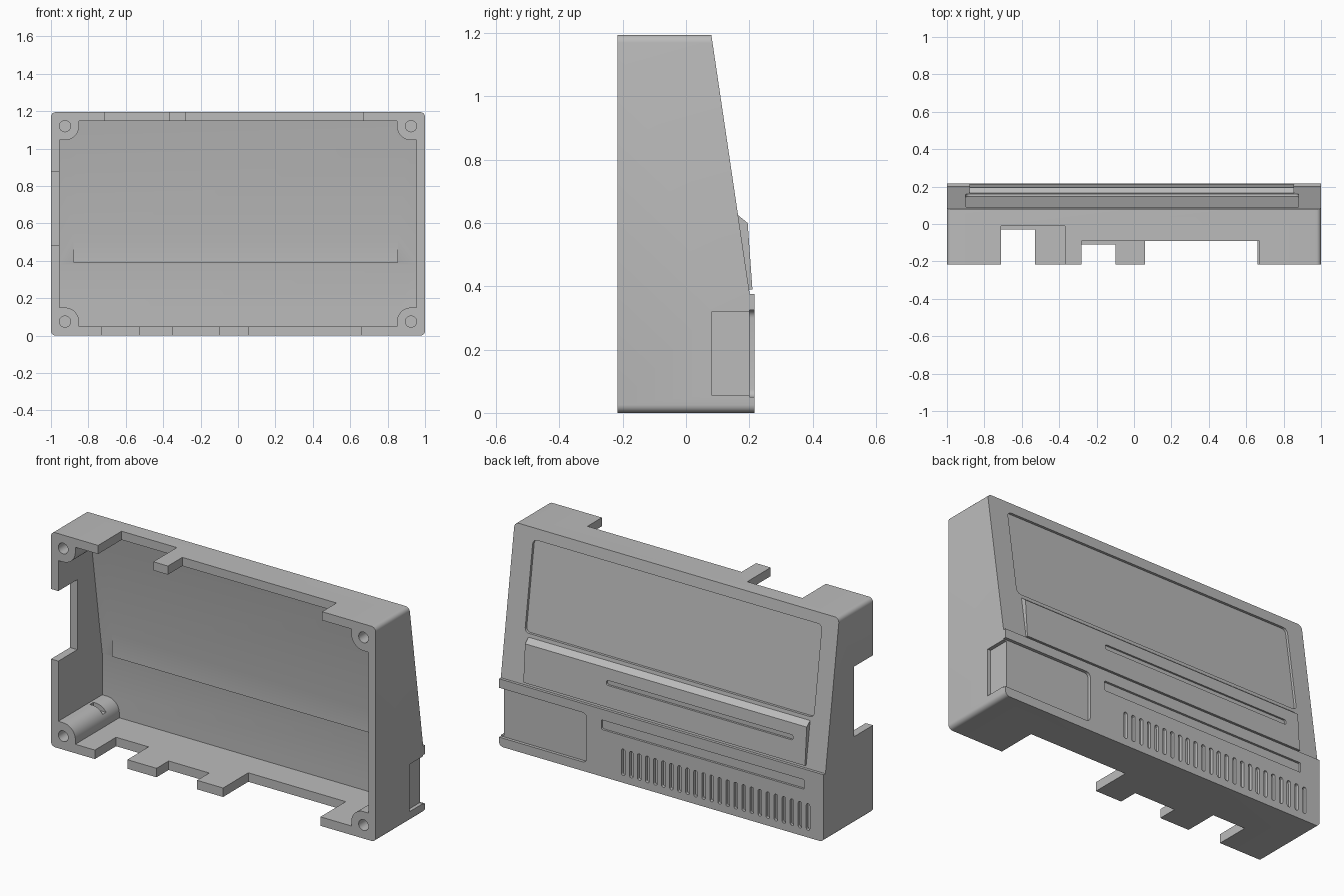
import bpy, bmesh
from math import sin, cos, pi, radians

old = bpy.data.objects.get("Cube")
if old:
    bpy.data.objects.remove(old, do_unlink=True)

grey = bpy.data.materials.new("plain_grey")
grey.use_nodes = True
grey.diffuse_color = (0.5, 0.5, 0.5, 1)
grey.node_tree.nodes["Principled BSDF"].inputs["Base Color"].default_value = (0.5, 0.5, 0.5, 1)

HALF, TOP, DEPTH = 1.0, 1.195, 0.217


def slope(z):
    """Depth of the leaning back face at height z."""
    return 0.2 - 0.148 * (z - 0.385)


def prism(name, pts, lo, hi, axis="y", shear=None):
    """Extrude an outline of (x, z) along y, or of (y, z) along x."""
    bm = bmesh.new()
    rings = []
    for t in (lo, hi):
        ring = []
        for a, z in pts:
            lean = shear(z) if shear else 0
            co = (a, t + lean, z) if axis == "y" else (t, a, z)
            ring.append(bm.verts.new(co))
        bm.faces.new(ring)
        rings.append(ring)
    n = len(pts)
    for i in range(n):
        j = (i + 1) % n
        bm.faces.new((rings[0][i], rings[0][j], rings[1][j], rings[1][i]))
    bmesh.ops.recalc_face_normals(bm, faces=bm.faces)
    mesh = bpy.data.meshes.new(name)
    bm.to_mesh(mesh)
    bm.free()
    mesh.materials.append(grey)
    ob = bpy.data.objects.new(name, mesh)
    bpy.context.collection.objects.link(ob)
    return ob


def rounded(x0, x1, z0, z1, r, steps=5):
    """Rounded rectangle outline."""
    corners = ((x1 - r, z1 - r), (x0 + r, z1 - r), (x0 + r, z0 + r), (x1 - r, z0 + r))
    return [(cx + r * cos(a), cz + r * sin(a))
            for q, (cx, cz) in enumerate(corners)
            for a in [(q + i / steps) * pi / 2 for i in range(steps + 1)]]


def box(name, x0, x1, y0, y1, z0, z1):
    return prism(name, [(x0, z0), (x1, z0), (x1, z1), (x0, z1)], y0, y1)


def combine(target, tool, operation="DIFFERENCE"):
    """Apply a boolean and drop the tool."""
    tool.hide_render = True
    mod = target.modifiers.new("cut", "BOOLEAN")
    mod.operation, mod.object, mod.solver = operation, tool, "EXACT"
    bpy.context.view_layer.objects.active = target
    bpy.ops.object.modifier_apply(modifier=mod.name)
    bpy.data.objects.remove(tool, do_unlink=True)


# Outer shell: side profile with the long edges rounded
case = prism("case_shell", rounded(-HALF, HALF, 0, TOP, 0.025), -DEPTH, 0.4)
profile = [(-0.5, -0.1), (DEPTH, -0.1), (DEPTH, 0.375), (slope(0.375), 0.375),
           (slope(1.3), 1.3), (-0.5, 1.3)]
combine(case, prism("profile", profile, -1.2, 1.2, "x"), "INTERSECT")

# Hollow inside, leaving a screw post in each corner
inner = [(-0.4, 0.05), (0.17, 0.05), (0.17, 0.38), (0.056, 1.147), (-0.4, 1.147)]
cavity = prism("cavity", inner, -0.955, 0.955, "x")
PX, PZ, PR = 0.925, 0.075, 0.075
arc = [(PX - PR * sin(i * pi / 20), PZ + PR * cos(i * pi / 20)) for i in range(11)]
post = arc + [(PX - PR, -0.1), (1.1, -0.1), (1.1, PZ + PR)]
posts = [(sx, up) for sx in (-1, 1) for up in (False, True)]
for sx, up in posts:
    pts = [(sx * x, TOP - z if up else z) for x, z in post]
    combine(cavity, prism("post", pts, -0.6, 0.5))
combine(case, cavity)

# Screw holes
for sx, up in posts:
    cx, cz = sx * PX, TOP - PZ if up else PZ
    hole = rounded(cx - 0.03, cx + 0.03, cz - 0.03, cz + 0.03, 0.0299, 6)
    combine(case, prism("hole", hole, -0.4, 0.03))
combine(case, box("post_slot", -0.94, -0.84, 0.04, 0.07, 0.115, 0.2))

# Connector notches in the rim: x range and how far back each goes
for x0, x1, y in ((-0.71, -0.37, -0.01), (-0.28, 0.67, -0.09)):
    combine(case, box("top_notch", x0, x1, -0.5, y, 1.12, 1.3))
for x0, x1, y in ((-0.73, -0.53, -0.03), (-0.35, -0.1, -0.11), (0.06, 0.66, 0.005)):
    combine(case, box("bottom_notch", x0, x1, -0.5, y, -0.1, 0.08))
combine(case, box("side_notch", -1.1, -0.93, -0.5, -0.05, 0.485, 0.875))

# Sunken window on the leaning back
window = rounded(-0.9, 0.88, 0.645, 1.135, 0.025)
combine(case, prism("window", window, -0.014, 0.1, shear=slope))

# Corner recess wrapping round the model's left side
combine(case, prism("back_recess", rounded(0.46, 1.2, 0.05, 0.325, 0.025), 0.2, 0.4))
combine(case, box("side_recess", 0.98, 1.2, 0.08, 0.4, 0.056, 0.319))

# Long slot and row of vents on the lower back
combine(case, prism("long_slot", rounded(-0.88, 0.37, 0.262, 0.315, 0.008), 0.205, 0.4))
for i in range(24):
    x = 0.235 - i * 0.0495
    vent = rounded(x - 0.011, x + 0.011, 0.04, 0.188, 0.0105, 3)
    combine(case, prism("vent", vent, 0.2, 0.4))

# Raised bar with a thin slot
bar_side = [(0.15, 0.39), (0.21, 0.39), (0.195, 0.6), (slope(0.625), 0.625), (0.15, 0.625)]
bar = prism("raised_bar", bar_side, -0.88, 0.855, "x")
bar_slot = rounded(-0.8, 0.35, 0.508, 0.535, 0.01)
combine(bar, prism("bar_slot", bar_slot, 0.19, 0.4))
combine(case, bar, "UNION")

bpy.ops.object.select_all(action="DESELECT")
case.select_set(True)
bpy.context.view_layer.objects.active = case
bpy.ops.object.shade_smooth_by_angle(angle=radians(30))
